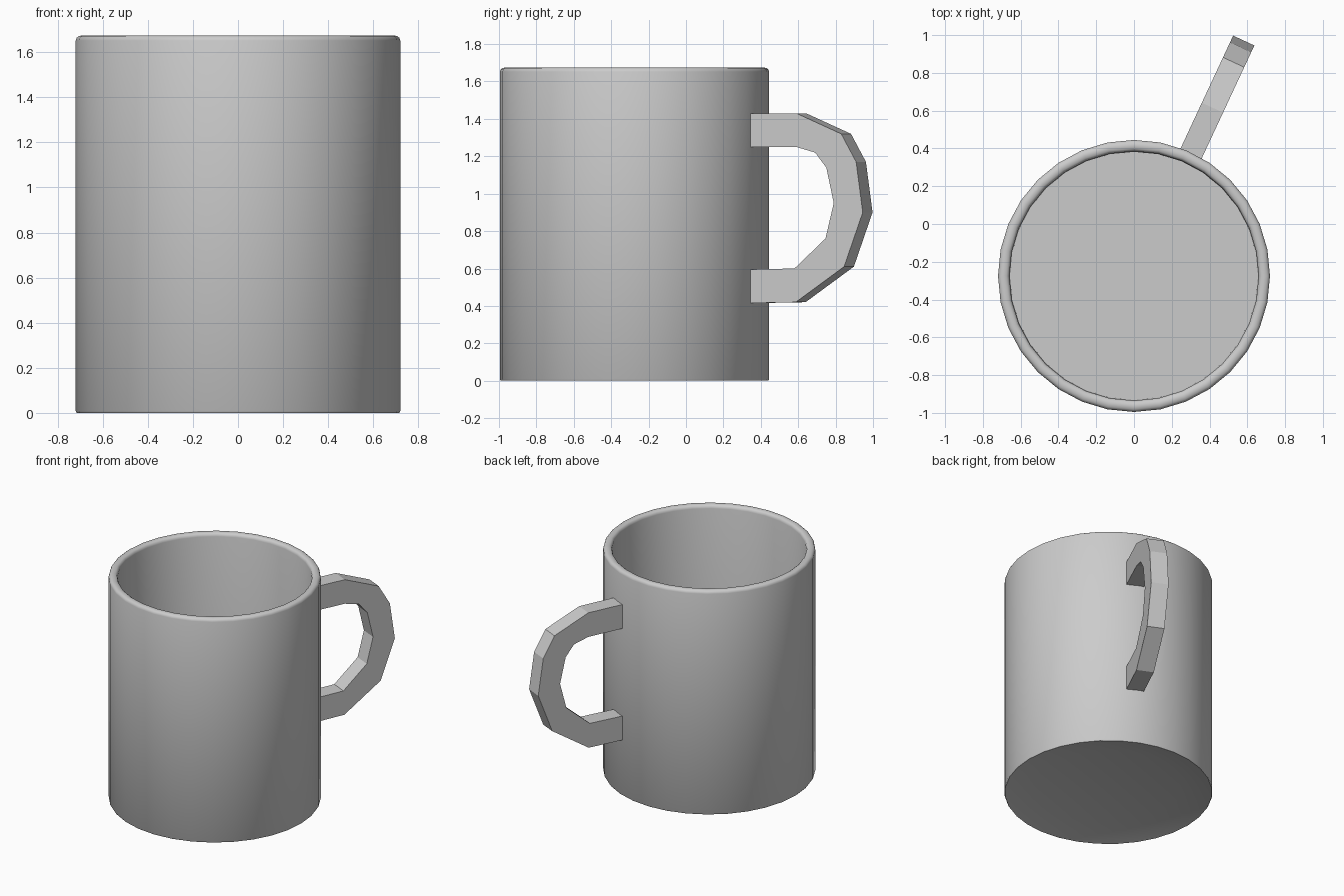
import bpy, bmesh
from math import radians, sin, cos, pi

if "Cube" in bpy.data.objects:
    bpy.data.objects.remove(bpy.data.objects["Cube"])

CENTRE_Y = -0.275
SIDES = 32


def make_object(name, bm):
    bmesh.ops.recalc_face_normals(bm, faces=bm.faces[:])
    mesh = bpy.data.meshes.new(name)
    bm.to_mesh(mesh)
    bm.free()
    ob = bpy.data.objects.new(name, mesh)
    bpy.context.collection.objects.link(ob)
    ob.location.y = CENTRE_Y
    return ob


# Mug body: underside recess, outer wall, rounded rim, inner wall, floor
profile = [(0.505, 0.045), (0.715, 0.0), (0.72, 0.008), (0.72, 1.652),
           (0.716, 1.664), (0.706, 1.672), (0.69, 1.675), (0.674, 1.672),
           (0.664, 1.664), (0.66, 1.65), (0.657, 0.13)]
bm = bmesh.new()
rings = [[bm.verts.new((r * cos(2 * pi * i / SIDES), r * sin(2 * pi * i / SIDES), z))
          for i in range(SIDES)] for r, z in profile]
for a, b in zip(rings, rings[1:]):
    for i in range(SIDES):
        j = (i + 1) % SIDES
        bm.faces.new((a[i], a[j], b[j], b[i]))
bm.faces.new(rings[0])
bm.faces.new(rings[-1])
body = make_object("mug_body", bm)
bpy.context.view_layer.objects.active = body
body.select_set(True)
bpy.ops.object.shade_smooth_by_angle(angle=radians(40))

# Handle: faceted band, given as outer and inner outlines (radius, height)
outer = [(0.69, 1.43), (0.983, 1.43), (1.248, 1.32), (1.336, 1.17),
         (1.375, 0.90), (1.265, 0.61), (0.98, 0.42), (0.69, 0.415)]
inner = [(0.69, 1.25), (0.983, 1.25), (1.094, 1.22), (1.16, 1.14),
         (1.204, 0.95), (1.155, 0.76), (0.972, 0.60), (0.69, 0.595)]
HALF = 0.062
bm = bmesh.new()
sections = []
for (ro, zo), (ri, zi) in zip(outer, inner):
    sections.append([bm.verts.new(p) for p in (
        (ro, -HALF, zo), (ro, HALF, zo), (ri, HALF, zi), (ri, -HALF, zi))])
for a, b in zip(sections, sections[1:]):
    for i in range(4):
        j = (i + 1) % 4
        bm.faces.new((a[i], a[j], b[j], b[i]))
bm.faces.new(sections[0])
bm.faces.new(sections[-1])
handle = make_object("handle", bm)
handle.rotation_euler.z = radians(65)
